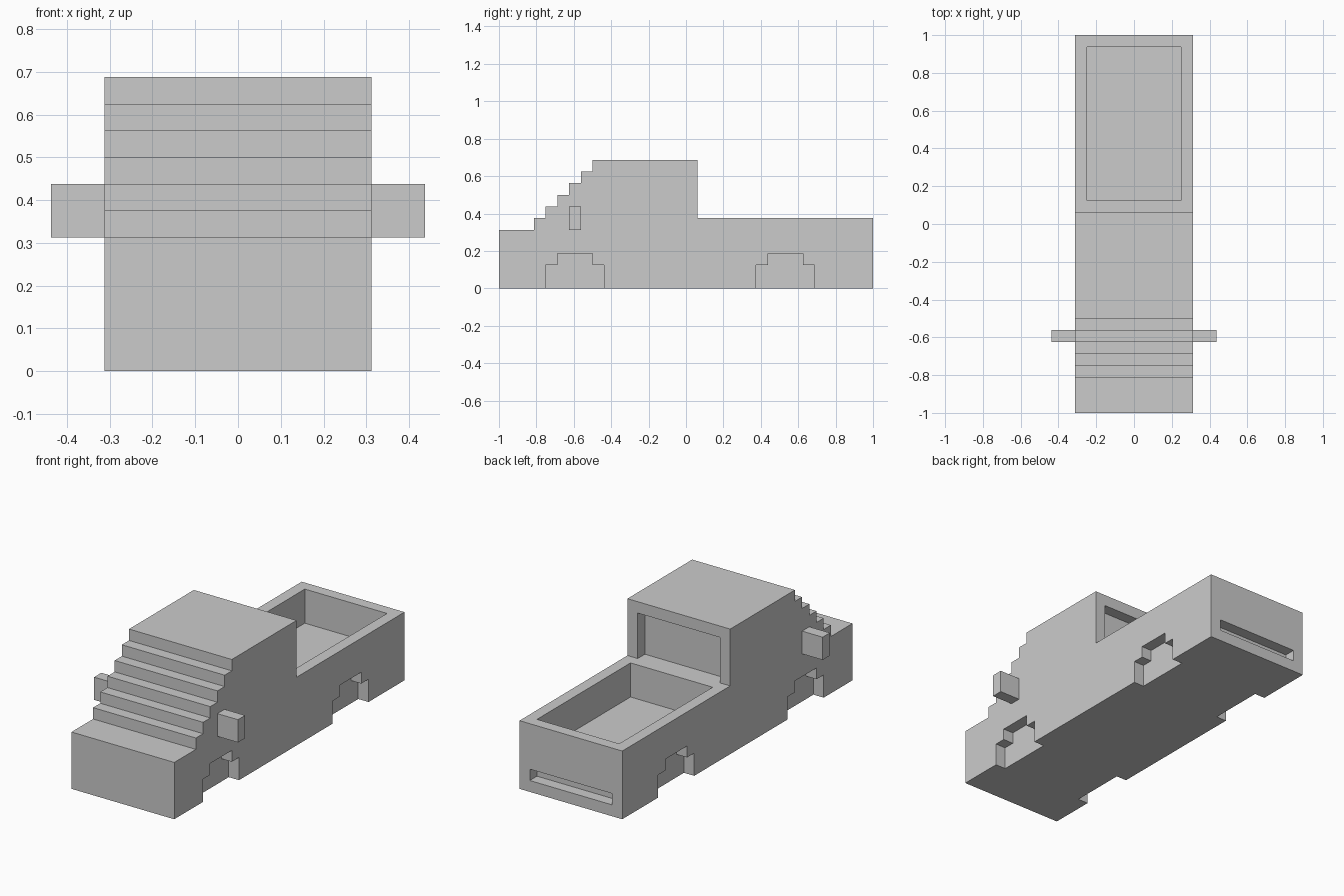
import bpy, bmesh

if "Cube" in bpy.data.objects:
    bpy.data.objects.remove(bpy.data.objects["Cube"])

U = 1 / 16  # block size: everything sits on this grid


def extrude_profile(name, profile, x0, x1):
    """Extrude a (y, z) outline, in blocks, from x0 to x1."""
    bm = bmesh.new()
    face = bm.faces.new([bm.verts.new((x0 * U, y * U, z * U)) for y, z in profile])
    ext = bmesh.ops.extrude_face_region(bm, geom=[face])
    verts = [v for v in ext["geom"] if isinstance(v, bmesh.types.BMVert)]
    bmesh.ops.translate(bm, vec=((x1 - x0) * U, 0, 0), verts=verts)
    bmesh.ops.recalc_face_normals(bm, faces=bm.faces)
    mesh = bpy.data.meshes.new(name)
    bm.to_mesh(mesh)
    bm.free()
    obj = bpy.data.objects.new(name, mesh)
    bpy.context.collection.objects.link(obj)
    return obj


def rect(y0, y1, z0, z1):
    return [(y0, z0), (y1, z0), (y1, z1), (y0, z1)]


def cut(target, name, profile, x0, x1):
    cutter = extrude_profile(name, profile, x0, x1)
    cutter.hide_render = True
    cutter.hide_viewport = True
    mod = target.modifiers.new(name, 'BOOLEAN')
    mod.operation = 'DIFFERENCE'
    mod.solver = 'EXACT'
    mod.object = cutter


# Truck body: hood, stepped windshield, cab and bed in one side outline
outline = [(-16, 0), (-16, 5)]
for i in range(6):
    outline += [(-13 + i, 5 + i), (-13 + i, 6 + i)]
outline += [(1, 11), (1, 6), (16, 6), (16, 0)]
body = extrude_profile("truck_body", outline, -5, 5)

# Cargo bed, rear window and rear bumper recesses
cut(body, "bed_cutter", rect(2, 15, 3, 8), -4, 4)
cut(body, "rear_window_cutter", rect(0, 1.5, 6, 10), -4, 4)
cut(body, "bumper_slot_cutter", rect(15, 17, 1, 2), -4, 4)

# Stepped wheel arches and side mirrors on both sides
for side, s in (("left", -1), ("right", 1)):
    for end, y in (("front", -12), ("rear", 6)):
        arch = [(y, -1), (y, 2), (y + 1, 2), (y + 1, 3),
                (y + 4, 3), (y + 4, 2), (y + 5, 2), (y + 5, -1)]
        cut(body, f"{end}_{side}_arch_cutter", arch, 4 * s, 6 * s)
    extrude_profile(f"{side}_mirror", rect(-10, -9, 5, 7), 5 * s, 7 * s)
